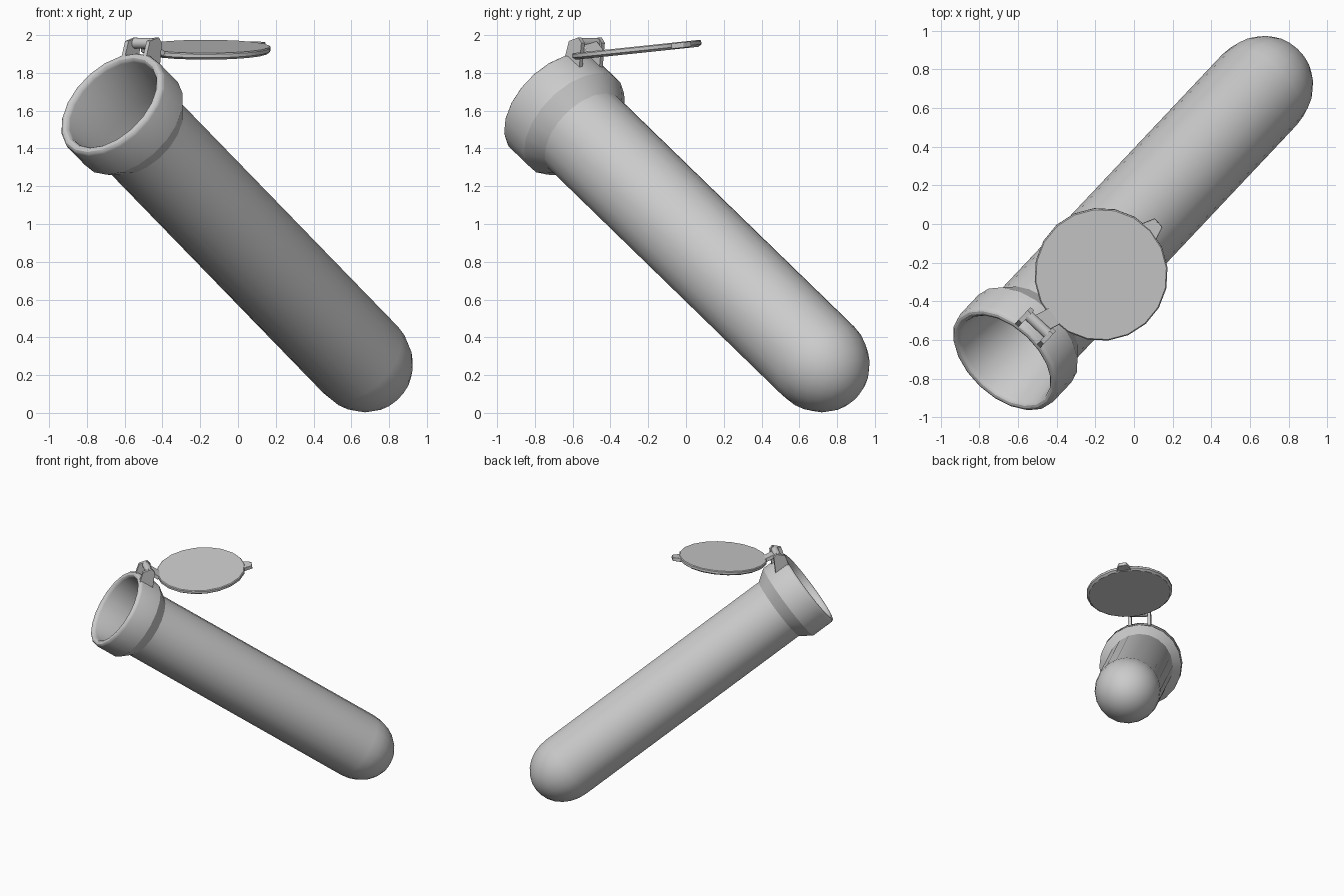
import bpy, bmesh, math
from mathutils import Vector, Matrix

cube = bpy.data.objects.get("Cube")
if cube:
    bpy.data.objects.remove(cube)

SIDES = 20
grey = bpy.data.materials.new("light grey plastic")
grey.use_nodes = True
grey.diffuse_color = (0.6, 0.6, 0.6, 1)
grey.node_tree.nodes["Principled BSDF"].inputs["Base Color"].default_value = (0.6, 0.6, 0.6, 1)


def frame(origin, z_axis, y_hint):
    """Matrix whose z follows z_axis and whose y leans towards y_hint."""
    z = z_axis.normalized()
    x = y_hint.cross(z).normalized()
    y = z.cross(x)
    return Matrix.Translation(origin) @ Matrix((x, y, z)).transposed().to_4x4()


def finish(name, bm, matrix, bevel=0.0):
    bmesh.ops.recalc_face_normals(bm, faces=bm.faces)
    mesh = bpy.data.meshes.new(name)
    bm.to_mesh(mesh)
    bm.free()
    mesh.materials.append(grey)
    obj = bpy.data.objects.new(name, mesh)
    bpy.context.collection.objects.link(obj)
    obj.matrix_world = matrix
    if bevel:
        mod = obj.modifiers.new("soft edges", "BEVEL")
        mod.width, mod.segments = bevel, 2
    bpy.ops.object.select_all(action="DESELECT")
    obj.select_set(True)
    bpy.context.view_layer.objects.active = obj
    bpy.ops.object.shade_smooth_by_angle(angle=math.radians(30))
    return obj


def lathe(name, profile, matrix):
    """Turn (radius, height) points around local z."""
    bm = bmesh.new()
    verts = [bm.verts.new((r, 0, h)) for r, h in profile]
    edges = [bm.edges.new(pair) for pair in zip(verts, verts[1:])]
    bmesh.ops.spin(bm, geom=verts + edges, cent=(0, 0, 0), axis=(0, 0, 1),
                   angle=math.tau, steps=SIDES)
    bmesh.ops.remove_doubles(bm, verts=bm.verts, dist=0.0005)
    return finish(name, bm, matrix)


def prism(name, outline, depth, matrix, bevel=0.0):
    """Extrude an outline of local points along depth, centred on it."""
    bm = bmesh.new()
    depth = Vector(depth)
    face = bm.faces.new([bm.verts.new(Vector(p) - depth / 2) for p in outline])
    new = bmesh.ops.extrude_face_region(bm, geom=[face])["geom"]
    bmesh.ops.translate(bm, vec=depth, verts=[v for v in new if isinstance(v, bmesh.types.BMVert)])
    return finish(name, bm, matrix, bevel)


# Tube frame: local z runs from the mouth to the dome, local y points up
mouth = Vector((-0.67, -0.705, 1.64))
dome = Vector((0.65, 0.695, 0.28))
tube = frame(mouth, dome - mouth, Vector((0, 0, 1)))
length = (dome - mouth).length


def dome_arc(radius, depth, rings=7):
    angles = [math.pi / 2 * i / rings for i in range(rings + 1)]
    return [(radius * math.cos(a), length + depth * math.sin(a)) for a in angles]


# Hollow tube with rounded lip, flared collar and domed end
lip = [(0.305 + 0.025 * math.cos(a), 0.02 - 0.025 * math.sin(a))
       for a in (math.pi * i / 6 for i in range(6, -1, -1))]
inside = dome_arc(0.24, 0.27)[::-1] + [(0.25, 0.3)]
outside = [(0.33, 0.19), (0.265, 0.285)] + dome_arc(0.265, 0.3)
lathe("tube", inside + lip + outside, tube)

# Hinge brackets on the collar
bracket = [(0, 0.30, 0), (0, 0.385, -0.025), (0, 0.44, 0.02), (0, 0.43, 0.055), (0, 0.31, 0.12)]
for side, label in ((-1, "left"), (1, "right")):
    prism("hinge_bracket_" + label, bracket, (0.025, 0, 0),
          tube @ Matrix.Translation((0.078 * side, 0, 0)))

# Hinge pin between the brackets
pivot = tube @ Vector((0, 0.405, 0.025))
pin = frame(pivot, tube.col[0].xyz, Vector((0, 0, 1)))
lathe("hinge_pin", [(0, -0.07), (0.028, -0.07), (0.028, 0.07), (0, 0.07)], pin)

# Lid, tilted slightly up towards the back; local y runs from hinge to tab
lid = frame(Vector((-0.17, -0.26, 1.922)), Vector((0, -0.105, 1)), Vector((0.74, 0.67, 0)))
lathe("lid", [(0, -0.018), (0.328, -0.018), (0.345, -0.006), (0.345, 0.012),
              (0.339, 0.018), (0, 0.018)], lid)

# Thumb tab
prism("lid_tab", [(-0.06, 0.32, 0), (0.06, 0.32, 0), (0.03, 0.40, 0), (-0.03, 0.40, 0)],
      (0, 0, 0.03), lid, 0.004)

# Hinge arm joining the pin to the lid
edge = lid @ Vector((0, -0.325, 0))
arm = frame(pivot, edge - pivot, Vector((0, 0, 1)))
reach = (edge - pivot).length
prism("hinge_arm", [(-0.05, 0, 0), (0.05, 0, 0), (0.05, 0, reach), (-0.05, 0, reach)],
      (0, 0.03, 0), arm, 0.004)
